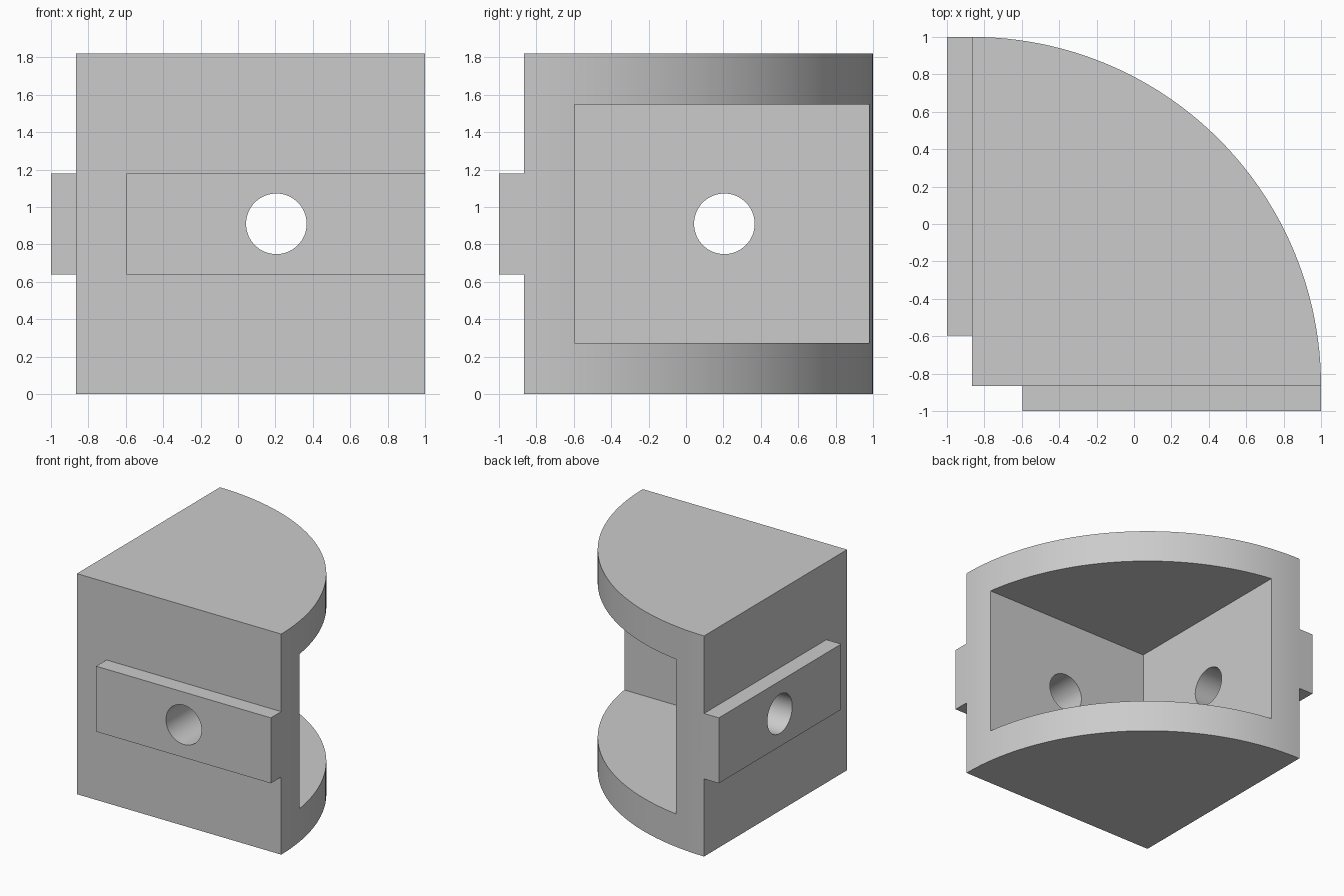
import bpy, bmesh, math
from mathutils import Matrix

default = bpy.data.objects.get("Cube")
if default:
    bpy.data.objects.remove(default, do_unlink=True)

CORNER = -0.865          # outer corner of the two flat walls
RADIUS = 1.865           # quarter round radius
HEIGHT = 1.82
INNER = -0.595           # inner faces of the walls
MID = HEIGHT / 2
HOLE_X = 0.205
HOLE_R = 0.162

grey = bpy.data.materials.new("plain grey")
grey.use_nodes = True
colour = (0.6, 0.6, 0.6, 1)
grey.diffuse_color = colour
grey.node_tree.nodes["Principled BSDF"].inputs["Base Color"].default_value = colour


def finish(name, bm):
    bmesh.ops.recalc_face_normals(bm, faces=bm.faces)
    mesh = bpy.data.meshes.new(name)
    bm.to_mesh(mesh)
    bm.free()
    obj = bpy.data.objects.new(name, mesh)
    bpy.context.collection.objects.link(obj)
    mesh.materials.append(grey)
    return obj


def box(name, low, high):
    bm = bmesh.new()
    bmesh.ops.create_cube(bm, size=1)
    for v in bm.verts:
        v.co = [l if c < 0 else h for c, l, h in zip(v.co, low, high)]
    return finish(name, bm)


def hole(name, along_x):
    bm = bmesh.new()
    axis = "Y" if along_x else "X"
    centre = (-0.8, HOLE_X, MID) if along_x else (HOLE_X, -0.8, MID)
    matrix = Matrix.Translation(centre) @ Matrix.Rotation(math.pi / 2, 4, axis)
    bmesh.ops.create_cone(bm, cap_ends=True, segments=64, radius1=HOLE_R,
                          radius2=HOLE_R, depth=0.8, matrix=matrix)
    return finish(name, bm)


# Quarter round block extruded from its profile
bm = bmesh.new()
STEPS = 48
outline = [bm.verts.new((CORNER, CORNER, 0))]
for i in range(STEPS + 1):
    a = math.pi / 2 * i / STEPS
    outline.append(bm.verts.new((CORNER + RADIUS * math.cos(a),
                                 CORNER + RADIUS * math.sin(a), 0)))
base = bm.faces.new(outline)
top = bmesh.ops.extrude_face_region(bm, geom=[base])["geom"]
bmesh.ops.translate(bm, vec=(0, 0, HEIGHT),
                    verts=[g for g in top if isinstance(g, bmesh.types.BMVert)])
body = finish("quarter_round_housing", bm)

# Rails on both walls, then the open pocket and the bolt holes
low_z, high_z = MID - 0.27, MID + 0.27
tools = [
    (box("front_rail", (INNER, -1, low_z), (1, CORNER, high_z)), "UNION"),
    (box("side_rail", (-1, INNER, low_z), (CORNER, 1, high_z)), "UNION"),
    (box("pocket_cutter", (INNER, INNER, 0.272), (2, 2, HEIGHT - 0.272)), "DIFFERENCE"),
    (hole("front_hole_cutter", False), "DIFFERENCE"),
    (hole("side_hole_cutter", True), "DIFFERENCE"),
]
bpy.ops.object.select_all(action="DESELECT")
bpy.context.view_layer.objects.active = body
body.select_set(True)
for tool, operation in tools:
    mod = body.modifiers.new(tool.name, "BOOLEAN")
    mod.operation = operation
    mod.solver = "EXACT"
    mod.object = tool
    bpy.ops.object.modifier_apply(modifier=mod.name)
    bpy.data.objects.remove(tool, do_unlink=True)

# Smooth the round surfaces and keep the edges crisp
bpy.ops.object.shade_smooth_by_angle(angle=math.radians(30))
